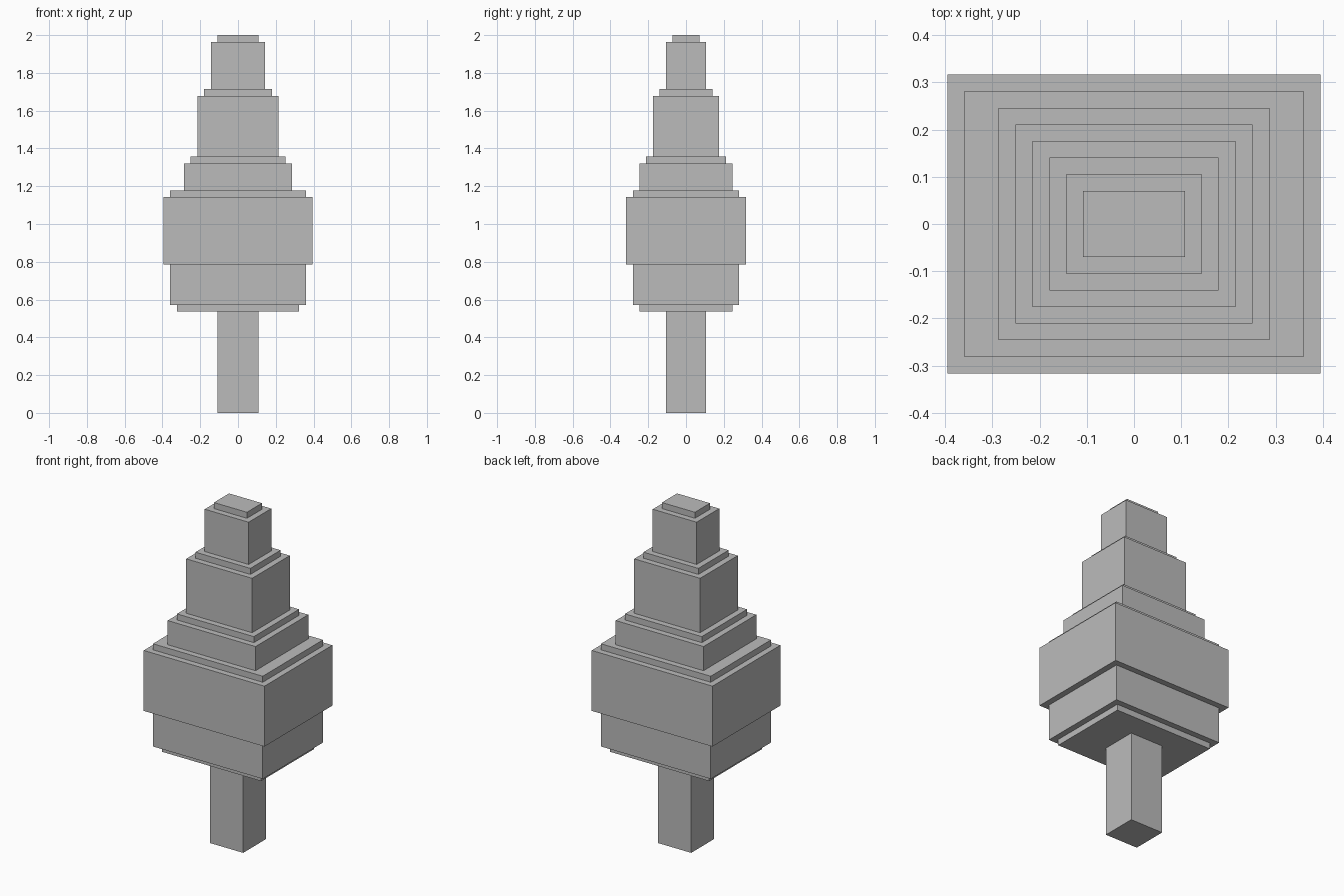
import bpy

if "Cube" in bpy.data.objects:
    bpy.data.objects.remove(bpy.data.objects["Cube"], do_unlink=True)

# Grid step of the block-built tree along each axis
STEP_X, STEP_Y, STEP_Z = 0.0359, 0.0352, 2 / 56

grey = bpy.data.materials.new("plain grey")
grey.use_nodes = True
colour = (0.5, 0.5, 0.5, 1)
grey.diffuse_color = colour
grey.node_tree.nodes["Principled BSDF"].inputs["Base Color"].default_value = colour


def add_tier(name, half_x, half_y, bottom, top):
    """Add one box of the stack, sized in grid steps."""
    bpy.ops.mesh.primitive_cube_add(size=2, location=(0, 0, (bottom + top) / 2 * STEP_Z))
    tier = bpy.context.object
    tier.name = name
    tier.scale = (half_x * STEP_X, half_y * STEP_Y, (top - bottom) / 2 * STEP_Z)
    bpy.ops.object.transform_apply(location=False, rotation=False, scale=True)
    tier.data.materials.append(grey)


# Trunk and foliage, from the ground up: name, half width, half depth, top level
tiers = [
    ("trunk", 3, 3, 15),
    ("foliage_underside", 9, 7, 16),
    ("lower_foliage", 10, 8, 22),
    ("widest_foliage", 11, 9, 32),
    ("widest_foliage_step", 10, 8, 33),
    ("middle_foliage", 8, 7, 37),
    ("middle_foliage_step", 7, 6, 38),
    ("upper_foliage", 6, 5, 47),
    ("upper_foliage_step", 5, 4, 48),
    ("crown", 4, 3, 55),
    ("crown_tip", 3, 2, 56),
]
level = 0
for name, half_x, half_y, top in tiers:
    add_tier(name, half_x, half_y, level, top)
    level = top
